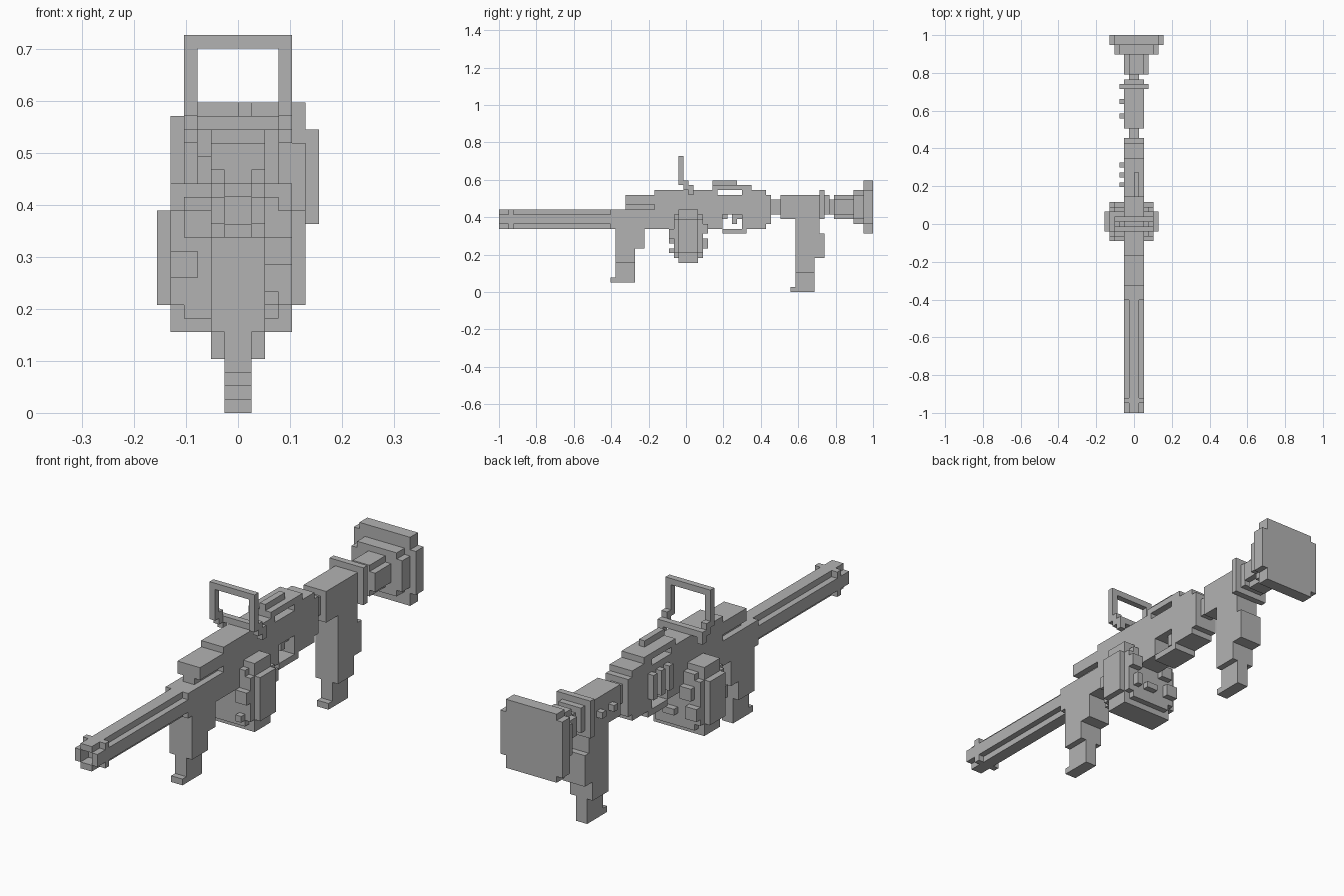
import bpy
import bmesh
from mathutils import Matrix, Vector

UNIT = 2 / 77          # edge of one block cell
ORIGIN = Vector((0, -1, 0))

default = bpy.data.objects.get("Cube")
if default:
    bpy.data.objects.remove(default, do_unlink=True)

grey = bpy.data.materials.new("plain grey")
grey.use_nodes = True
grey.diffuse_color = (0.45, 0.45, 0.45, 1)
grey.node_tree.nodes["Principled BSDF"].inputs["Base Color"].default_value = grey.diffuse_color


def block(x, y, z):
    """Cell ranges across, along and up."""
    return tuple(zip(x, y, z))


def slab(half, y, z):
    """Block centred across the width."""
    return block((-half, half), y, z)


def part(name, *blocks):
    """One object made of cell blocks."""
    bm = bmesh.new()
    for low, high in blocks:
        low, high = Vector(low) * UNIT + ORIGIN, Vector(high) * UNIT + ORIGIN
        place = Matrix.Translation((low + high) / 2) @ Matrix.Diagonal((high - low).to_4d())
        bmesh.ops.create_cube(bm, size=1, matrix=place)
    mesh = bpy.data.meshes.new(name)
    bm.to_mesh(mesh)
    bm.free()
    mesh.materials.append(grey)
    obj = bpy.data.objects.new(name, mesh)
    bpy.context.scene.collection.objects.link(obj)
    return obj


def plus(y, hole=False):
    """Cross-shaped bar, optionally hollow in the middle."""
    if not hole:
        return [slab(1, y, (13, 17)), slab(2, y, (14, 16))]
    return [slab(1, y, (13, 14)), slab(1, y, (16, 17)),
            block((-2, -1), y, (14, 16)), block((1, 2), y, (14, 16))]


# Barrel with open muzzle and square collar
part("barrel", *plus((3, 23)))
part("muzzle", *plus((0, 2), hole=True))
part("muzzle_collar", slab(2, (2, 3), (13, 17)))

# Receiver, with a slot under the top rail and an opening for the trigger
part("receiver_front", slab(2, (23, 32), (13, 17)))
part("front_cover", slab(1, (26, 32), (17, 18)), slab(2, (26, 32), (18, 20)))
part("receiver",
     slab(2, (32, 45), (13, 21)),
     slab(2, (45, 46), (13, 20)),
     slab(2, (46, 50), (16, 20)),
     slab(2, (50, 55), (13, 21)),
     slab(2, (55, 56), (14, 20)))
part("top_rail", slab(2, (44, 52), (21, 22)), block((0, 1), (44, 49), (22, 23)))

# Trigger and guard
part("trigger", slab(1, (48, 49), (14, 16)), slab(1, (49, 50), (15, 16)))
part("trigger_guard", slab(2, (46, 51), (12, 13)))

# Bars on the receiver side
for number, start in enumerate(range(46, 51, 2)):
    part(f"side_bar_{number}", block((-3, -2), (start, start + 1), (15, 19)))

# Forward grip
part("forward_grip",
     slab(2, (24, 28), (6, 13)),
     slab(2, (28, 30), (9, 13)),
     slab(1, (24, 28), (2, 6)),
     slab(1, (23, 24), (2, 3)))

# Stepped round drum, with the same face layer on both ends
part("drum",
     block((-5, 4), (37, 41), (6, 17)),
     block((-6, 5), (37, 41), (8, 15)))
for name, layer in (("front", (36, 37)), ("rear", (41, 42))):
    part(f"drum_{name}_layer",
         block((-4, 3), layer, (7, 16)),
         block((-5, 4), layer, (8, 15)))
part("drum_front_studs",
     block((-5, -3), (35, 36), (10, 12)),
     block((-4, -2), (35, 36), (13, 15)),
     block((2, 3), (35, 36), (8, 9)),
     block((2, 4), (35, 36), (11, 13)))
part("drum_rear_studs",
     block((-4, -2), (42, 43), (12, 14)),
     block((-5, -3), (42, 43), (9, 11)),
     block((-1, 1), (42, 43), (9, 10)),
     block((2, 3), (42, 43), (9, 11)),
     block((2, 4), (42, 43), (12, 14)))

# Sight frame on a cross bar
part("sight_top", slab(4, (37, 38), (27, 28)))
part("sight_cross_bar", slab(4, (39, 40), (21, 22)))
for name, across in (("right", (-4, -3)), ("left", (3, 4))):
    part(f"sight_{name}_leg",
         block(across, (37, 38), (22, 27)),
         block(across, (38, 39), (21, 23)),
         block(across, (39, 40), (20, 21)))

# Stock, its neck and side studs
part("stock_neck", slab(1, (56, 58), (16, 19)))
part("stock", slab(2, (58, 66), (15, 20)))
for name, start in (("front", 60), ("rear", 63)):
    part(f"stock_{name}_stud", block((-3, -2), (start, start + 1), (17, 18)))
part("stock_plate", slab(3, (66, 67), (15, 21)))

# Rear grip
part("rear_grip",
     slab(2, (61, 65), (4, 15)),
     slab(2, (65, 67), (7, 12)),
     slab(2, (65, 66), (12, 15)),
     slab(1, (61, 65), (0, 4)),
     slab(1, (60, 61), (0, 1)))

# Rear connector growing in steps to the butt plate
part("rear_connector",
     slab(2, (67, 68), (16, 20)),
     slab(1, (68, 69), (16, 19)),
     block((-1, 2), (69, 73), (15, 20)),
     block((-2, 3), (69, 73), (16, 19)))
part("butt_backing",
     block((-3, 4), (73, 75), (14, 21)),
     block((-4, 5), (73, 75), (15, 20)))
part("butt_plate",
     block((-4, 5), (75, 77), (12, 23)),
     block((-5, -4), (75, 77), (13, 22)),
     block((5, 6), (75, 77), (14, 21)))
